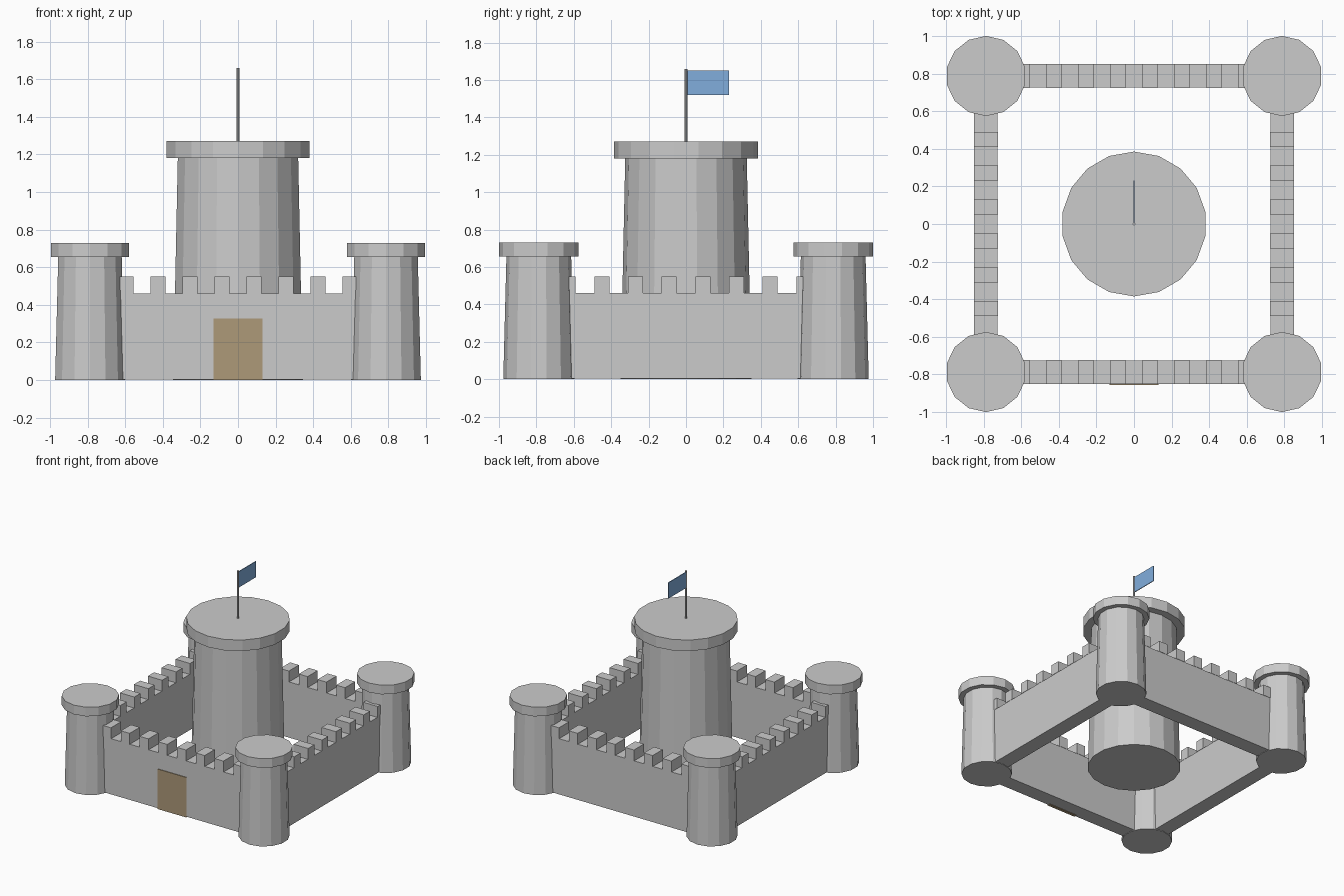
import bpy
from math import pi

if "Cube" in bpy.data.objects:
    bpy.data.objects.remove(bpy.data.objects["Cube"])

C = 0.787          # corner tower / wall centre line
WALL_TOP = 0.46


def material(name, rgb):
    m = bpy.data.materials.new(name)
    m.diffuse_color = (*rgb, 1)
    m.use_nodes = True
    m.node_tree.nodes["Principled BSDF"].inputs["Base Color"].default_value = m.diffuse_color
    return m


def box(name, lo, hi, mat=None):
    bpy.ops.mesh.primitive_cube_add(size=1, location=[(a + b) / 2 for a, b in zip(lo, hi)])
    o = bpy.context.object
    o.name = name
    o.scale = [b - a for a, b in zip(lo, hi)]
    bpy.ops.object.transform_apply(location=False, rotation=False, scale=True)
    if mat:
        o.data.materials.append(mat)
    return o


def drum(name, sides, x, y, z0, z1, r0, r1):
    bpy.ops.mesh.primitive_cone_add(vertices=sides, radius1=r0, radius2=r1,
                                    depth=z1 - z0, location=(x, y, (z0 + z1) / 2))
    bpy.context.object.name = name


wood = material("wood", (0.42, 0.32, 0.19))
cloth = material("cloth", (0.22, 0.42, 0.72))

# corner towers with overhanging caps
for sx in (-1, 1):
    for sy in (-1, 1):
        drum("corner_tower", 14, sx * C, sy * C, 0, 0.66, 0.19, 0.173)
        drum("corner_tower_cap", 14, sx * C, sy * C, 0.655, 0.73, 0.213, 0.213)

# curtain walls with battlements
for s in (-1, 1):
    w, m = 0.0625, 0.065
    box("wall", (-C, s * C - w, 0.004), (C, s * C + w, WALL_TOP))
    box("side_wall", (s * C - w, -C, 0.004), (s * C + w, C, WALL_TOP))
    for i in range(8):
        p = (i - 3.5) * 0.17
        box("merlon", (p - 0.04, s * C - m, WALL_TOP), (p + 0.04, s * C + m, 0.55))
        p = (i - 3.5) * 0.18
        box("side_merlon", (s * C - m, p - 0.04, WALL_TOP), (s * C + m, p + 0.04, 0.55))

# gate
box("gate", (-0.13, -0.855, 0), (0.13, -0.83, 0.327), wood)

# central keep
drum("keep", 18, 0, 0, 0, 1.18, 0.35, 0.325)
drum("keep_cap", 18, 0, 0, 1.18, 1.27, 0.385, 0.385)

# flagpole and flag
drum("flagpole", 8, 0, 0, 1.26, 1.66, 0.008, 0.008)
box("flag", (-0.003, 0.004, 1.52), (0.003, 0.23, 1.65), cloth)
